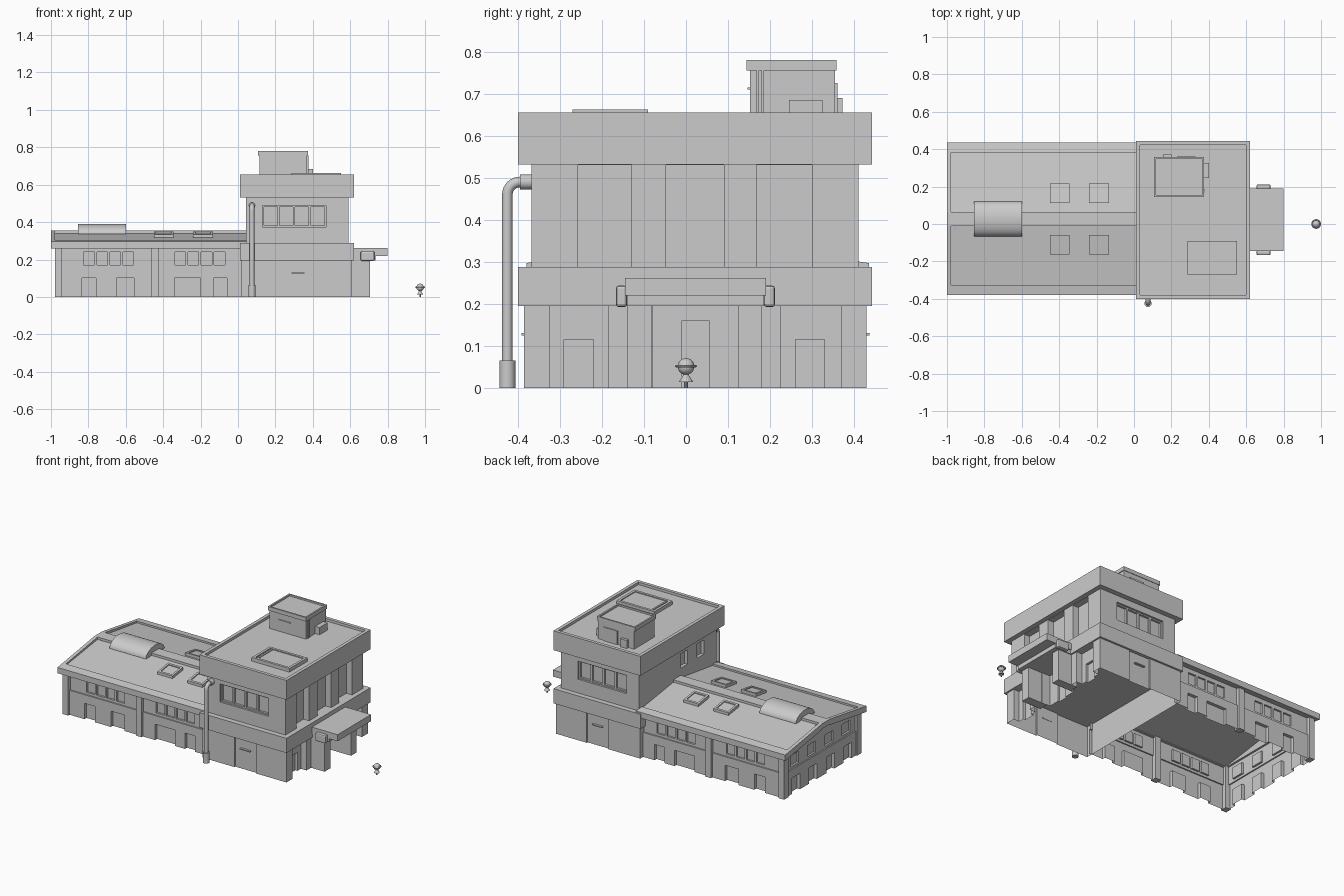
import bpy, bmesh, math
from mathutils import Vector

if "Cube" in bpy.data.objects:
    bpy.data.objects.remove(bpy.data.objects["Cube"])

CY = 0.0275  # middle line of the hall


def finish(name, bm):
    me = bpy.data.meshes.new(name)
    bm.to_mesh(me)
    bm.free()
    ob = bpy.data.objects.new(name, me)
    bpy.context.collection.objects.link(ob)
    return ob


def box(name, x0, x1, y0, y1, z0, z1, rim=0, drop=0, slope=None):
    """Box; optional recessed top (rim, drop); optional slope(y) added to z."""
    bm = bmesh.new()
    bmesh.ops.create_cube(bm, size=1)
    for v in bm.verts:
        v.co = Vector((x1 if v.co.x > 0 else x0, y1 if v.co.y > 0 else y0, z1 if v.co.z > 0 else z0))
    if rim:
        top = max(bm.faces, key=lambda f: f.calc_center_median().z)
        bmesh.ops.inset_region(bm, faces=[top], thickness=rim)
        ex = bmesh.ops.extrude_discrete_faces(bm, faces=[top])['faces'][0]
        for v in ex.verts:
            v.co.z -= drop
    if slope:
        for v in bm.verts:
            v.co.z += slope(v.co.y)
    return finish(name, bm)


def wall(name, normal, c, u0, u1, z0, z1, holes=()):
    """Wall sheet with stepped recesses: holes are (u0, u1, z0, z1, depth)."""
    n = Vector(normal)
    ax = Vector((0, 1, 0)) if n.x else Vector((1, 0, 0))
    us = sorted({u0, u1, *[h[0] for h in holes], *[h[1] for h in holes]})
    zs = sorted({z0, z1, *[h[2] for h in holes], *[h[3] for h in holes]})
    bm = bmesh.new()

    def P(u, z, d):
        return n * (abs(c) * (1 if c * (n.x + n.y) > 0 else -1) - d) + ax * u + Vector((0, 0, z))

    def face(pts, want):
        f = bm.faces.new([bm.verts.new(p) for p in pts])
        f.normal_update()
        if f.normal.dot(want) < 0:
            f.normal_flip()

    def depth(i, j):
        u, z = (us[i] + us[i + 1]) / 2, (zs[j] + zs[j + 1]) / 2
        return max([0] + [h[4] for h in holes if h[0] < u < h[1] and h[2] < z < h[3]])

    for i in range(len(us) - 1):
        for j in range(len(zs) - 1):
            a, b, p, q, d = us[i], us[i + 1], zs[j], zs[j + 1], depth(i, j)
            face([P(a, p, d), P(b, p, d), P(b, q, d), P(a, q, d)], n)
            if i + 2 < len(us) and depth(i + 1, j) != d:
                e = depth(i + 1, j)
                face([P(b, p, d), P(b, q, d), P(b, q, e), P(b, p, e)], ax * (e - d))
            if j + 2 < len(zs) and depth(i, j + 1) != d:
                e = depth(i, j + 1)
                face([P(a, q, d), P(b, q, d), P(b, q, e), P(a, q, e)], Vector((0, 0, e - d)))
    bmesh.ops.remove_doubles(bm, verts=bm.verts, dist=1e-5)
    return finish(name, bm)


def prism(name, pts, x0, x1):
    """Closed (y, z) profile extruded along x."""
    bm = bmesh.new()
    f = bm.faces.new([bm.verts.new((x0, y, z)) for y, z in pts])
    ex = bmesh.ops.extrude_face_region(bm, geom=[f], use_keep_orig=True)
    for v in ex['geom']:
        if isinstance(v, bmesh.types.BMVert):
            v.co.x = x1
    bmesh.ops.recalc_face_normals(bm, faces=bm.faces)
    return finish(name, bm)


def smooth(ob):
    bpy.ops.object.select_all(action='DESELECT')
    ob.select_set(True)
    bpy.context.view_layer.objects.active = ob
    bpy.ops.object.shade_smooth_by_angle()


def cone(name, x, y, z0, z1, r0, r1, n=20):
    bpy.ops.mesh.primitive_cone_add(vertices=n, radius1=r0, radius2=r1, depth=z1 - z0,
                                    location=(x, y, (z0 + z1) / 2))
    bpy.context.object.name = name
    smooth(bpy.context.object)
    return bpy.context.object


# Hall walls: upper windows, lower doors, slightly thicker base
wins = [(a, a + 0.057, 0.17, 0.24, 0.02) for s in (-0.825, -0.337) for a in (s, s + .07, s + .14, s + .21)]
doors = [(a, b, 0, 0.1, 0.02) for a, b in ((-.835, -.76), (-.65, -.555), (-.34, -.2), (-.13, -.06))]
ledge = [(-0.97, 0.04, 0.155, 0.28, 0.008)]
for side, s in (("front", -1), ("back", 1)):
    wall(f"hall_{side}_wall", (0, s, 0), CY + s * 0.373, -0.97, 0.04, 0, 0.28, wins + doors + ledge)
    for k, (a, b) in enumerate(((-.978, -.94), (-.465, -.425))):
        y = sorted((CY + s * 0.345, CY + s * 0.387))
        box(f"hall_{side}_pier_{k}", a, b, *y, 0, 0.28)
ends = [(c - .04, c + .04, z0, z1, 0.02) for c in (-.23, -.06, .115, .285) for z0, z1 in ((0, .1), (.17, .24))]
wall("hall_end_wall", (-1, 0, 0), -0.97, CY - .373, CY + .373, 0, 0.27,
     ends + [(CY - .373, CY + .373, .155, .27, .008)])
prism("hall_gable", [(CY - .38, .268), (CY + .38, .268), (CY + .04, .34), (CY - .04, .34)], -0.962, -0.95)


# Hall roof: folded sheet with raised rims and ridge strip
def pitch(y):
    return 0.352 - max(abs(y - CY) - 0.0375, 0) * 0.154


H = 0.4075
for side, s in (("front", -1), ("back", 1)):
    def strip(name, a, b, lo, hi, x0, x1):
        ya, yb = CY + s * a, CY + s * b
        prism(f"roof_{side}_{name}", [(ya, pitch(ya) + lo), (yb, pitch(yb) + lo),
                                      (yb, pitch(yb) + hi), (ya, pitch(ya) + hi)], x0, x1)
    strip("panel", 0, H - .01, -.03, -.008, -0.985, 0.045)
    strip("eave", H - .053, H, -.035, .002, -1, 0.045)
    strip("ridge", 0, .0375, -.03, .002, -1, 0.045)
    strip("verge", .0375, H - .053, -.035, .002, -1, -.978)
    for k, x in enumerate((-.45, -.24)):
        y = sorted((CY + s * .085, CY + s * .19))
        box(f"hall_skylight_{side}_{k}", x, x + .105, *y, -.02, .006, .018, .006, slope=pitch)

# Barrel roof light on the ridge
arc = [(CY + .093 * math.cos(math.pi * i / 16), .336 + .054 * math.sin(math.pi * i / 16)) for i in range(17)]
smooth(prism("barrel_light", arc, -0.855, -0.6))

# Tower ground floor: side doors, entrance recess, east bays with doors
for side, s, y in (("front", -1, -.385), ("back", 1, .43)):
    wall(f"tower_ground_{side}", (0, s, 0), y, 0.02, 0.61, 0, 0.2, [(.245, .395, 0, .195, .008)])
    box(f"tower_door_hood_{side}", .285, .355, *sorted((y - s * .01, y + s * .006)), .125, .131)
wall("tower_ground_east", (1, 0, 0), .61, -.385, .43, 0, .2,
     [(-.325, -.185, 0, .195, .04), (.225, .37, 0, .195, .04), (-.29, -.22, 0, .115, .055),
      (.26, .33, 0, .115, .055), (-.08, .125, 0, .195, .06), (-.01, .055, 0, .16, .07)])
wall("tower_ground_west", (-1, 0, 0), .02, -.385, .43, 0, .2)
box("tower_band", .01, .62, -.4, .4425, .195, .288)

# Tower upper floor: ribbon windows with mullions, deep bays to the east
ribbon = [(.13, .47, .375, .49, .012)] + [(a, a + .072, .383, .482, .025) for a in (.138, .222, .306, .39)]
wall("tower_upper_front", (0, -1, 0), -.367, .043, .59, .28, .54, ribbon)
wall("tower_upper_back", (0, 1, 0), .41, .043, .59, .28, .54, ribbon)
wall("tower_upper_east", (1, 0, 0), .59, -.367, .41, .28, .54,
     [(a, b, .288, .53, .04) for a, b in ((-.257, -.13), (-.048, .09), (.168, .3))])
wall("tower_upper_west", (-1, 0, 0), .043, -.367, .41, .28, .54,
     [(a, a + .07, .4, .49, .02) for a in (-.24, -.075)])
box("tower_roof", .01, .62, -.4, .4425, .532, .655, .03, .016)

# Roof house, its plant boxes and the flat roof light
box("roof_house", .115, .37, .152, .355, .638, .757)
box("roof_house_cap", .108, .375, .144, .358, .755, .78, .014, .01)
box("roof_house_side_unit", .37, .4, .245, .325, .638, .685)
box("roof_house_back_unit", .155, .2, .355, .372, .638, .69)
box("roof_house_back_door", .23, .33, .355, .361, .638, .725)
box("roof_house_front_sill", .18, .26, .146, .152, .71, .715)
for k, y in enumerate((.168, .18)):
    box(f"roof_conduit_{k}", .37, .376, y, y + .006, .638, .755)
box("flat_roof_light", .285, .55, -.27, -.09, .638, .662, .022, .006)
box("flat_roof_light_bar", .31, .32, -.25, -.11, .65, .66)

# Entrance porch and canopy
for k, (a, b) in enumerate(((-.14, -.082), (.125, .18))):
    box(f"porch_wall_{k}", .57, .705, a, b, 0, .2)
box("canopy", .61, .8, -.145, .19, .22, .262)
box("canopy_soffit", .61, .735, -.14, .185, .195, .222)
for k, (a, b) in enumerate(((-.167, -.14), (.185, .212))):
    ob = box(f"canopy_bracket_{k}", .655, .73, a, b, .192, .244)
    m = ob.modifiers.new("soft", 'BEVEL')
    m.width, m.segments = .008, 2

# Downpipe with base and wall collar
cu = bpy.data.curves.new("downpipe", 'CURVE')
cu.dimensions = '3D'
cu.bevel_depth, cu.bevel_resolution, cu.use_fill_caps = .0125, 4, True
path = [(-.425, .03), (-.425, .46)]
path += [(-.395 - .03 * math.cos(t), .46 + .03 * math.sin(t)) for t in (math.pi * i / 16 for i in range(1, 9))]
path += [(-.36, .49)]
sp = cu.splines.new('POLY')
sp.points.add(len(path) - 1)
for p, (y, z) in zip(sp.points, path):
    p.co = (.075, y, z, 1)
sp.use_smooth = True
bpy.context.collection.objects.link(bpy.data.objects.new("downpipe", cu))
cone("downpipe_base", .075, -.425, 0, .065, .019, .019)
collar = cone("downpipe_collar", .075, -.38, .475, .505, .018, .018)
collar.rotation_euler.x = math.pi / 2

# Small globe on a stand
X = .974
cone("globe_stem", X, 0, 0, .02, .005, .005, 10)
cone("globe_foot", X, 0, .014, .036, .017, .003, 10)
bpy.ops.mesh.primitive_uv_sphere_add(segments=20, ring_count=12, radius=.02, location=(X, 0, .051))
bpy.context.object.name = "globe"
smooth(bpy.context.object)
bpy.ops.mesh.primitive_torus_add(major_radius=.0225, minor_radius=.0035, major_segments=24,
                                 minor_segments=6, location=(X, 0, .052))
bpy.context.object.name = "globe_ring"
smooth(bpy.context.object)
